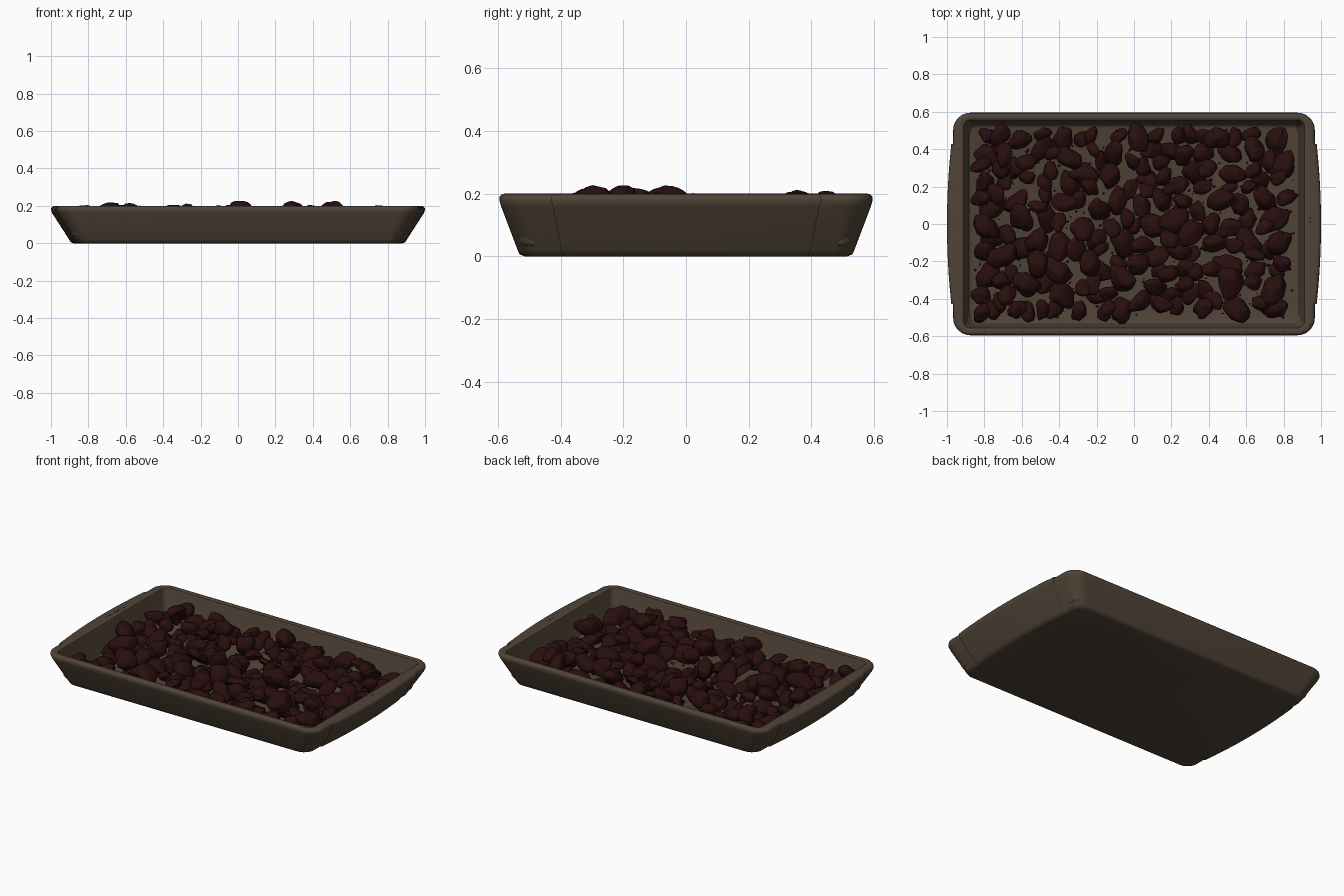
import bpy, bmesh, math, random
from mathutils import Vector, Matrix, Euler, noise

if "Cube" in bpy.data.objects:
    bpy.data.objects.remove(bpy.data.objects["Cube"])

random.seed(11)


def material(name, col):
    m = bpy.data.materials.new(name)
    m.diffuse_color = (*col, 1)
    m.use_nodes = True
    m.node_tree.nodes["Principled BSDF"].inputs["Base Color"].default_value = m.diffuse_color
    return m


BROWN = material("tray brown", (0.080, 0.057, 0.038))
RED = material("dark red", (0.022, 0.0045, 0.0045))


def finish(bm, name, mat, angle):
    me = bpy.data.meshes.new(name)
    bm.to_mesh(me)
    bm.free()
    me.materials.append(mat)
    ob = bpy.data.objects.new(name, me)
    bpy.context.collection.objects.link(ob)
    bpy.ops.object.select_all(action='DESELECT')
    ob.select_set(True)
    bpy.context.view_layer.objects.active = ob
    bpy.ops.object.shade_smooth_by_angle(angle=math.radians(angle))
    return ob


def outline(hx, hy, bow, r, z):
    """Rounded rectangle whose two short ends bulge outwards."""
    pts = []
    for cx, cy, a0 in ((1, 1, 0), (-1, 1, 90), (-1, -1, 180), (1, -1, 270)):
        for i in range(9):
            a = math.radians(a0 + i * 90 / 8)
            pts.append((cx * (hx - r) + r * math.cos(a), cy * (hy - r) + r * math.sin(a)))
        if cx * cy < 0:  # extra points along the bowed end
            s = cx
            for i in range(1, 12):
                pts.append((s * hx, s * (hy - r) * (1 - i / 6)))
    out = []
    for x, y in pts:
        k = 1 - (y / hy) ** 2
        out.append((x + bow * k * x / hx, y, z))
    return out


# tray: lofted loops, outside bottom -> rim -> inside floor
loops = [
    (.840, .515, .04, .050, 0), (.855, .530, .04, .060, .006), (.863, .537, .04, .060, .020),
    (.948, .590, .045, .080, .160), (.955, .595, .045, .080, .178), (.953, .594, .045, .080, .190),
    (.945, .587, .045, .074, .198), (.935, .578, .045, .068, .200),
    (.922, .566, .0, .045, .200), (.912, .557, .0, .040, .196), (.906, .551, .0, .036, .180),
    (.888, .533, .0, .034, .048), (.882, .527, .0, .032, .036), (.868, .515, .0, .030, .030),
]
bm = bmesh.new()
rings = [[bm.verts.new(p) for p in outline(*l)] for l in loops]
n = len(rings[0])
for a, b in zip(rings, rings[1:]):
    for i in range(n):
        j = (i + 1) % n
        bm.faces.new((a[i], a[j], b[j], b[i]))
bm.faces.new(rings[0][::-1])
bm.faces.new(rings[-1])
bmesh.ops.recalc_face_normals(bm, faces=bm.faces)
tray = finish(bm, "tray", BROWN, 40)

# small round holes in the end handles
bm = bmesh.new()
for s in (-1, 1):
    bmesh.ops.create_cone(bm, cap_ends=True, segments=20, radius1=.016, radius2=.016, depth=.08,
                          matrix=Matrix.Translation((s * .953, .02, .2)))
cutter = finish(bm, "hole_cutter", BROWN, 30)
cutter.hide_render = True
mod = tray.modifiers.new("holes", 'BOOLEAN')
mod.object = cutter
mod.operation = 'DIFFERENCE'
bpy.context.view_layer.objects.active = tray
bpy.ops.object.modifier_apply(modifier=mod.name)
bpy.data.objects.remove(cutter)


def chunk(bm, pos, size, rot, sub, bend, cut):
    """Lumpy, slightly bent piece; some are sliced flat on one side."""
    vs = bmesh.ops.create_icosphere(bm, subdivisions=sub, radius=1)['verts']
    off = Vector((random.random() * 50, random.random() * 50, 0))
    for v in vs:
        p = v.co * (1 + .28 * noise.noise(v.co * 1.3 + off) + .08 * noise.noise(v.co * 4 + off))
        if cut:
            p.z = max(p.z, -.2)
        p.y += bend * p.x * p.x
        p = Vector((p.x * size[0], p.y * size[1], p.z * size[2]))
        p.rotate(rot)
        v.co = p
    low = min(v.co.z for v in vs)
    for v in vs:
        v.co += Vector((pos[0], pos[1], pos[2] - low))
    return max(v.co.z for v in vs)


# heap of chunks: each lands on the floor or partly on earlier neighbours
bm = bmesh.new()
placed = []
tries = 0
while len(placed) < 205 and tries < 6000:
    tries += 1
    s = random.uniform(.042, .074)
    x = random.uniform(-.87 + s, .87 - s)
    y = random.uniform(-.53 + s, .53 - s)
    near = [q for q in placed if math.hypot(q[0] - x, q[1] - y) < .85 * (q[2] + s)]
    if len(near) > 1 or any(math.hypot(q[0] - x, q[1] - y) < .55 * (q[2] + s) for q in near):
        continue
    z = .028
    for q in near:
        z = max(z, .028 + .55 * (q[3] - .028))
    if z > .11:
        continue
    size = (s * 1.2, s * random.uniform(.75, 1), s * random.uniform(.6, .9))
    rot = Euler((random.uniform(-.9, .9), random.uniform(-.7, .7), random.uniform(0, 6.28)))
    top = chunk(bm, (x, y, z), size, rot, 3, random.uniform(0, .35), random.random() < .4)
    placed.append((x, y, s, top))
finish(bm, "chunks", RED, 50)

# crumbs scattered on the floor beside the chunks
bm = bmesh.new()
for i in range(260):
    q = random.choice(placed)
    a = random.uniform(0, 6.28)
    d = q[2] * random.uniform(1.0, 1.5)
    x = max(-.85, min(.85, q[0] + d * math.cos(a)))
    y = max(-.50, min(.50, q[1] + d * math.sin(a)))
    r = random.uniform(.003, .008)
    chunk(bm, (x, y, .028), (r * 1.4, r, r * .8), Euler((0, 0, a)), 1, 0, False)
finish(bm, "crumbs", RED, 30)
